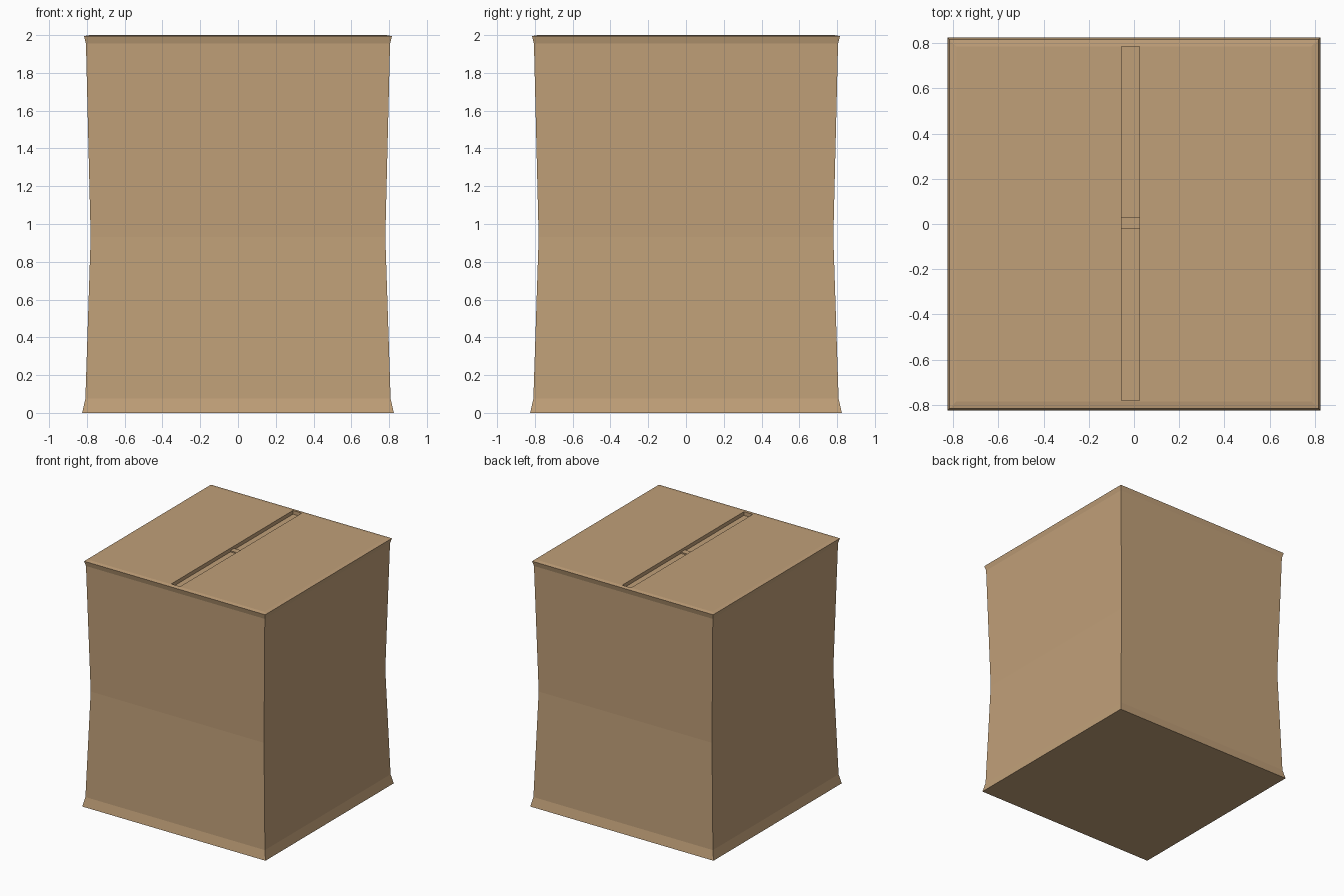
import bpy, bmesh

if "Cube" in bpy.data.objects:
    bpy.data.objects.remove(bpy.data.objects["Cube"])

card = bpy.data.materials.new("cardboard")
card.diffuse_color = (0.53, 0.35, 0.19, 1)
card.use_nodes = True
card.node_tree.nodes["Principled BSDF"].inputs["Base Color"].default_value = card.diffuse_color


def new_object(name, bm):
    bmesh.ops.recalc_face_normals(bm, faces=bm.faces)
    mesh = bpy.data.meshes.new(name)
    bm.to_mesh(mesh)
    bm.free()
    mesh.materials.append(card)
    obj = bpy.data.objects.new(name, mesh)
    bpy.context.collection.objects.link(obj)
    return obj


def square_loft(name, profile):
    """Stack square rings of (half width, height) and close both ends."""
    bm = bmesh.new()
    rings = [[bm.verts.new((sx * r, sy * r, z))
              for sx, sy in ((-1, -1), (1, -1), (1, 1), (-1, 1))]
             for r, z in profile]
    for low, high in zip(rings, rings[1:]):
        for i in range(4):
            j = (i + 1) % 4
            bm.faces.new((low[i], low[j], high[j], high[i]))
    bm.faces.new(rings[0][::-1])
    bm.faces.new(rings[-1])
    return new_object(name, bm)


def cut(target, x0, x1, y0, y1, z0, z1):
    """Cut a rectangular pocket out of the target."""
    bm = bmesh.new()
    bmesh.ops.create_cube(bm, size=1)
    for v in bm.verts:
        v.co = (x0 if v.co.x < 0 else x1,
                y0 if v.co.y < 0 else y1,
                z0 if v.co.z < 0 else z1)
    cutter = new_object("groove_cutter", bm)
    cutter.hide_render = True
    mod = target.modifiers.new("groove", "BOOLEAN")
    mod.operation = "DIFFERENCE"
    mod.solver = "EXACT"
    mod.object = cutter
    bpy.context.view_layer.objects.active = target
    bpy.ops.object.modifier_apply(modifier=mod.name)
    bpy.data.objects.remove(cutter)


# Waisted box with a flared foot and a flared top rim
box = square_loft("cardboard_box", [
    (0.825, 0.0), (0.808, 0.075), (0.78, 0.93),
    (0.805, 1.955), (0.815, 1.995), (0.785, 2.0)])

# Seam between the top flaps: long groove with a shallower bridge in the middle
for y0, y1, floor in ((-0.78, -0.02, 1.97), (0.03, 0.785, 1.97),
                      (-0.021, 0.031, 1.98)):
    cut(box, -0.055, 0.025, y0, y1, floor, 2.1)
